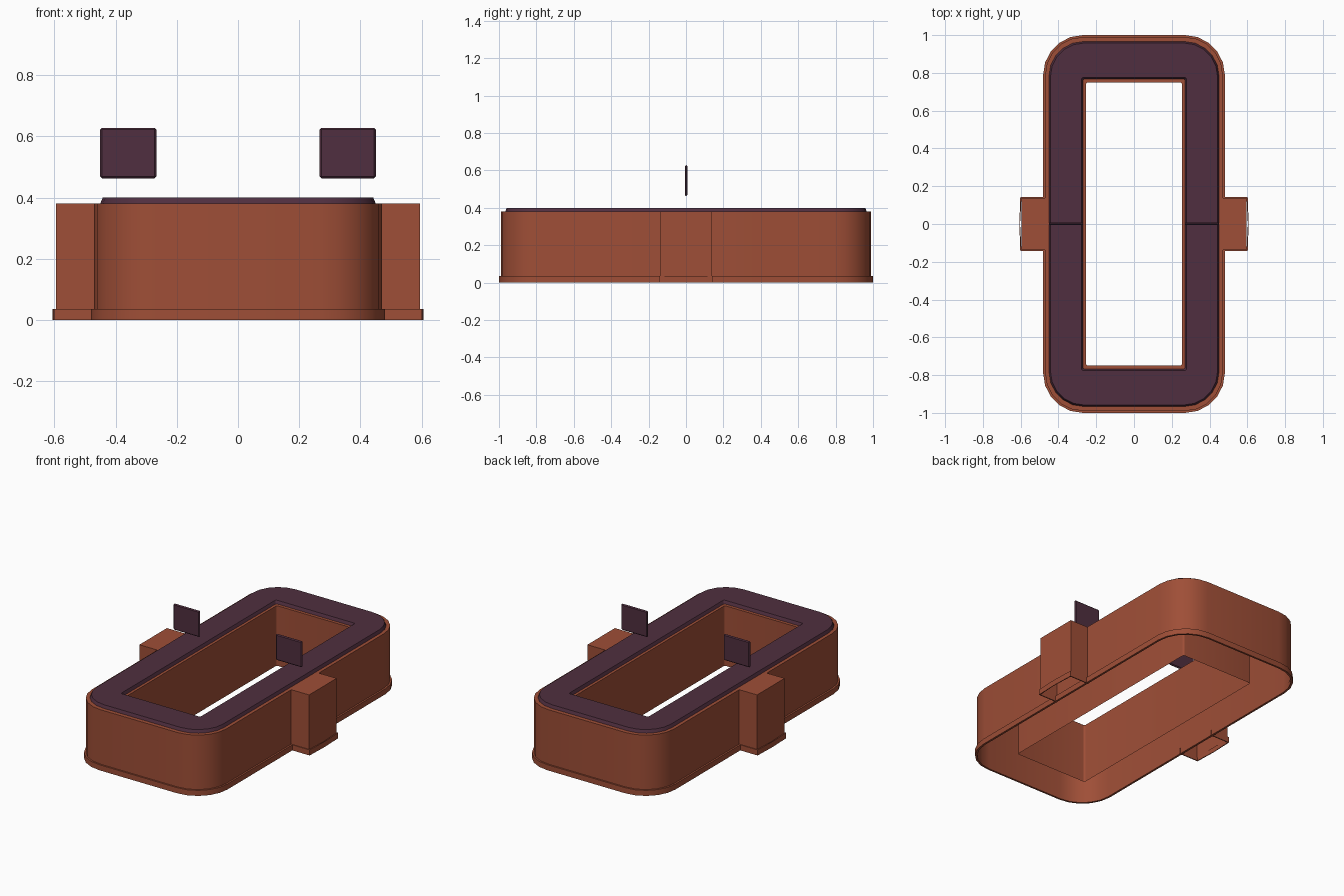
import bpy, bmesh, math

if "Cube" in bpy.data.objects:
    bpy.data.objects.remove(bpy.data.objects["Cube"])


def material(name, rgb):
    m = bpy.data.materials.new(name)
    m.diffuse_color = (*rgb, 1)
    m.use_nodes = True
    m.node_tree.nodes["Principled BSDF"].inputs["Base Color"].default_value = m.diffuse_color
    return m


terracotta = material("terracotta", (0.345, 0.077, 0.038))
soil_dark = material("dark soil", (0.08, 0.028, 0.05))


def rounded(hx, hy, r, z, n=5):
    """Rounded rectangle loop, counter-clockwise."""
    pts = []
    for q, (sx, sy) in enumerate([(1, 1), (-1, 1), (-1, -1), (1, -1)]):
        for i in range(n + 1):
            a = math.pi / 2 * (q + i / n)
            pts.append((sx * (hx - r) + r * math.cos(a),
                        sy * (hy - r) + r * math.sin(a), z))
    return pts


def finish(bm, name, mat):
    me = bpy.data.meshes.new(name)
    bm.to_mesh(me)
    bm.free()
    me.materials.append(mat)
    ob = bpy.data.objects.new(name, me)
    bpy.context.collection.objects.link(ob)
    bpy.ops.object.select_all(action='DESELECT')
    ob.select_set(True)
    bpy.context.view_layer.objects.active = ob
    bpy.ops.object.shade_smooth_by_angle(angle=math.radians(30))
    return ob


def ring(name, mat, profile, closed=True):
    """Ring lofted through (half x, half y, radius, z) loops."""
    bm = bmesh.new()
    loops = [[bm.verts.new(p) for p in rounded(*s)] for s in profile]
    ends = loops[1:] + (loops[:1] if closed else [])
    for a, b in zip(loops, ends):
        for i in range(len(a)):
            j = (i + 1) % len(a)
            bm.faces.new((a[i], a[j], b[j], b[i]))
    return finish(bm, name, mat)


def box(name, mat, x0, x1, y0, y1, z0, z1, bevel=0, open_bottom=False):
    bm = bmesh.new()
    bmesh.ops.create_cube(bm, size=1)
    for v in bm.verts:
        v.co = ((x0 + x1) / 2 + v.co.x * (x1 - x0),
                (y0 + y1) / 2 + v.co.y * (y1 - y0),
                (z0 + z1) / 2 + v.co.z * (z1 - z0))
    if bevel:
        bmesh.ops.bevel(bm, geom=bm.edges[:], offset=bevel, segments=1, affect='EDGES')
    if open_bottom:
        bm.normal_update()
        low = [f for f in bm.faces if f.normal.z < -0.9]
        bmesh.ops.delete(bm, geom=low, context='FACES')
    return finish(bm, name, mat)


# planter body: hollow shell, open underneath, with a tube through the middle
ring("planter_body", terracotta, [
    (0.47, 0.99, 0.2, 0.02), (0.47, 0.99, 0.2, 0.38),
    (0.254, 0.75, 0.012, 0.38), (0.254, 0.75, 0.012, 0.0)], closed=False)

# thin foot rim around the base
ring("foot_rim", terracotta, [
    (0.481, 1.0, 0.21, 0), (0.481, 1.0, 0.21, 0.035),
    (0.468, 0.988, 0.198, 0.035), (0.468, 0.988, 0.198, 0)])

# soil filling with sloped edges
ring("soil", soil_dark, [
    (0.450, 0.966, 0.182, 0.381), (0.442, 0.958, 0.176, 0.40),
    (0.278, 0.776, 0.01, 0.40), (0.27, 0.768, 0.01, 0.381)])

for side, s in (("left", -1), ("right", 1)):
    # hollow side block
    x = sorted((s * 0.469, s * 0.595))
    box(side + "_block", terracotta, *x, -0.138, 0.138, 0.02, 0.38, open_bottom=True)

    # slightly bowed foot strip around the block
    outer = [(0.465, -0.143), (0.602, -0.143), (0.607, 0), (0.602, 0.143), (0.465, 0.143)]
    inner = [(0.465, -0.137), (0.596, -0.137), (0.603, 0), (0.596, 0.137), (0.465, 0.137)]
    bm = bmesh.new()
    cols = [[bm.verts.new((s * p[0], p[1], z))
             for p, z in ((o, 0), (o, 0.035), (i, 0.035), (i, 0))]
            for o, i in zip(outer, inner)]
    for a, b in zip(cols, cols[1:]):
        for k in range(4):
            bm.faces.new((a[k], a[(k + 1) % 4], b[(k + 1) % 4], b[k]))
    bm.faces.new(cols[0])
    bm.faces.new(cols[-1])
    bmesh.ops.recalc_face_normals(bm, faces=bm.faces)
    finish(bm, side + "_block_rim", terracotta)

    # upright square plate floating above the soil
    x = sorted((s * 0.267, s * 0.451))
    box(side + "_plate", soil_dark, *x, -0.006, 0.008, 0.463, 0.628, 0.006)
